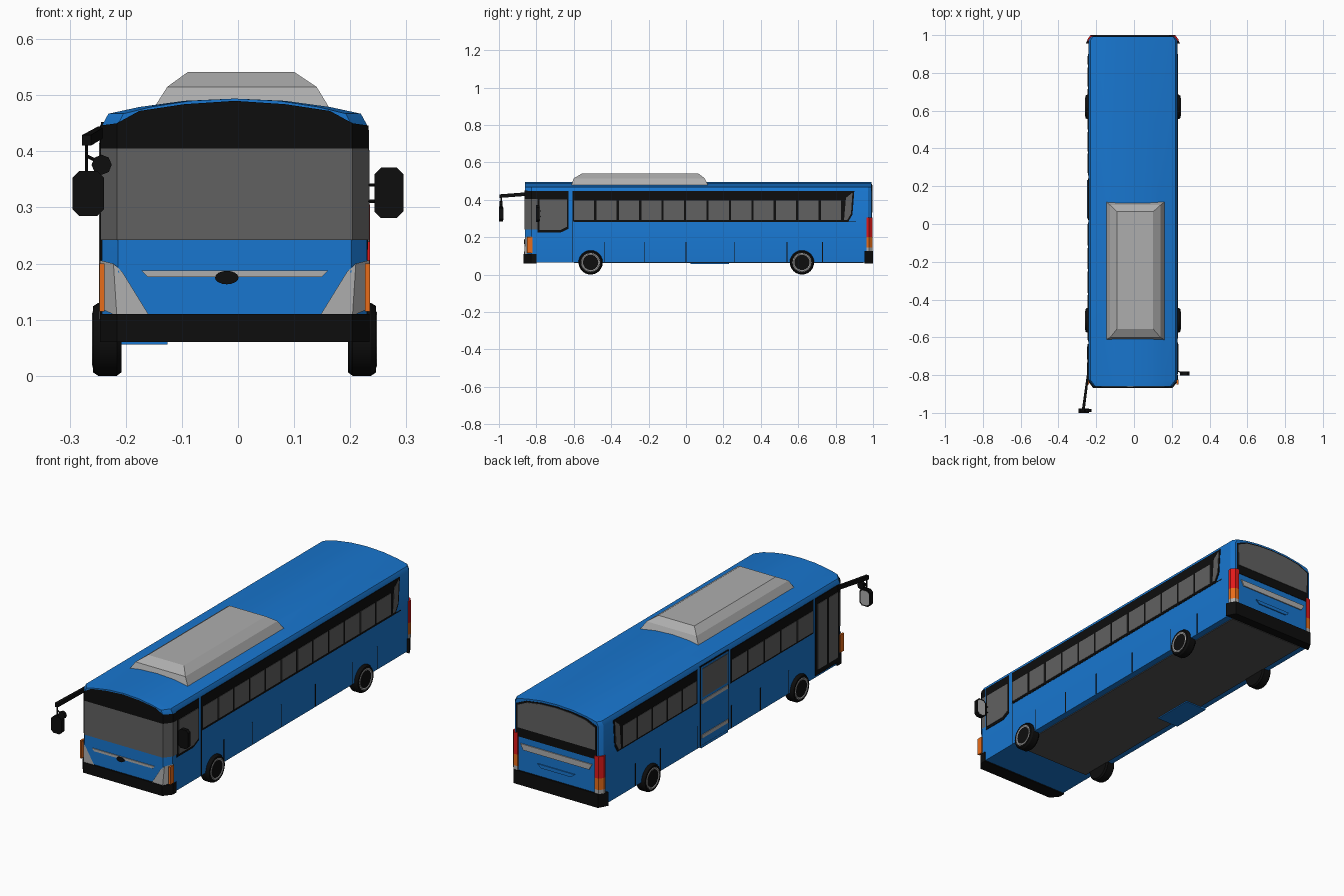
import bpy, bmesh, math
from mathutils import Vector

if "Cube" in bpy.data.objects:
    bpy.data.objects.remove(bpy.data.objects["Cube"])

CX = -0.006   # body centre line
HW = 0.236    # body half width


def mat(name, *rgb):
    m = bpy.data.materials.new(name)
    m.diffuse_color = (*rgb, 1)
    m.use_nodes = True
    m.node_tree.nodes["Principled BSDF"].inputs["Base Color"].default_value = m.diffuse_color
    return m


BLUE = mat("blue_paint", 0.009, 0.18, 0.62)
BLACK = mat("black_trim", 0.004, 0.004, 0.004)
GLASS = mat("dark_glass", 0.12, 0.12, 0.12)
SILVER = mat("silver", 0.42, 0.42, 0.42)
RED = mat("red_lamp", 0.75, 0.01, 0.01)
ORANGE = mat("orange_lamp", 0.8, 0.15, 0.01)
FLOOR = mat("underfloor_grey", 0.085, 0.085, 0.085)


def mesh(name, verts, faces, m, smooth=False, cx=CX):
    me = bpy.data.meshes.new(name)
    me.from_pydata([(v[0] + cx, v[1], v[2]) for v in verts], [], faces)
    bm = bmesh.new()
    bm.from_mesh(me)
    bmesh.ops.recalc_face_normals(bm, faces=bm.faces)
    bm.to_mesh(me)
    bm.free()
    ob = bpy.data.objects.new(name, me)
    bpy.context.collection.objects.link(ob)
    me.materials.append(m)
    if smooth:
        bpy.ops.object.select_all(action='DESELECT')
        bpy.context.view_layer.objects.active = ob
        ob.select_set(True)
        bpy.ops.object.shade_smooth_by_angle(angle=math.radians(30))
    return ob


def loft(name, rings, m, smooth=False, cx=CX, caps=True):
    n = len(rings[0])
    faces = [(k * n + i, k * n + (i + 1) % n, (k + 1) * n + (i + 1) % n, (k + 1) * n + i)
             for k in range(len(rings) - 1) for i in range(n)]
    if caps:
        faces += [tuple(range(n)), tuple(range((len(rings) - 1) * n, len(rings) * n))]
    return mesh(name, [v for r in rings for v in r], faces, m, smooth, cx)


def prism(name, pts, vec, m, cx=CX):
    return loft(name, [pts, [Vector(p) + Vector(vec) for p in pts]], m, cx=cx)


def box(name, x0, x1, y0, y1, z0, z1, m, cx=CX):
    return prism(name, [(x0, y0, z0), (x1, y0, z0), (x1, y1, z0), (x0, y1, z0)], (0, 0, z1 - z0), m, cx)


def side_panel(name, s, yz, lift, m):
    """Thin plate lying on the left (-1) or right (1) wall."""
    return prism(name, [(s * (HW - 0.004), y, z) for y, z in yz], (s * (0.004 + lift), 0, 0), m)


def rect(y0, y1, z0, z1):
    return [(y0, z0), (y1, z0), (y1, z1), (y0, z1)]


def rod(name, a, b, r, m, cx=0):
    a, b = Vector(a), Vector(b)
    q = (b - a).to_track_quat('Z', 'Y')
    ring = [q @ Vector((r * math.cos(t), r * math.sin(t), 0)) for t in [i * math.pi / 4 for i in range(8)]]
    return loft(name, [[p + v for v in ring] for p in (a, b)], m, cx=cx)


def wrap(name, path, z0, top, m):
    """Vertical skin following a plan path, with a fixed or varying top."""
    n = len(path)
    tops = top if isinstance(top, list) else [top] * n
    verts = [(x, y, z0) for x, y in path] + [(p[0], p[1], t) for p, t in zip(path, tops)]
    return mesh(name, verts, [(i, i + 1, n + i + 1, n + i) for i in range(n - 1)], m)


# Body shell: arched section lofted along the length, corners cut at both ends
half = [(HW, 0.065), (HW, 0.447), (0.225, 0.467), (0.17, 0.479), (0.09, 0.49)]
section = half + [(0, 0.494)] + [(-x, z) for x, z in reversed(half)]
loft("body_shell", [[(x * w / HW, y, z) for x, z in section]
                    for y, w in ((-0.86, 0.208), (-0.825, HW), (0.972, HW), (0.992, 0.222))], BLUE, True)
box("underfloor", -0.205, 0.205, -0.6, 0.95, 0.061, 0.066, FLOOR)

# Windscreen and black header wrapped around the front
rpath = [(0.09, -0.863), (0.17, -0.863), (0.21, -0.863), (0.239, -0.826), (0.239, -0.795)]
path = [(-x, y) for x, y in reversed(rpath)] + [(0, -0.863)] + rpath
rtop = [0.484, 0.472, 0.45, 0.446, 0.446]
wrap("windscreen", path, 0.242, 0.405, GLASS)
wrap("front_header", path, 0.405, rtop[::-1] + [0.49] + rtop, BLACK)

# Bumpers
prism("front_bumper", [(-0.24, -0.8, 0.06), (-0.24, -0.83, 0.06), (-0.21, -0.868, 0.06),
                       (0.21, -0.868, 0.06), (0.24, -0.83, 0.06), (0.24, -0.8, 0.06)], (0, 0, 0.05), BLACK)
prism("rear_bumper", [(-0.25, 0.955, 0.06), (-0.225, 1.0, 0.06), (0.225, 1.0, 0.06), (0.25, 0.955, 0.06)],
      (0, 0, 0.066), BLACK)

# Front trim
prism("front_trim_strip", [(x, -0.858, z) for x, z in
      ((-0.167, 0.188), (-0.155, 0.176), (0.155, 0.176), (0.167, 0.188))], (0, -0.006, 0), SILVER)
prism("front_oval_plate", [(-0.014 + 0.021 * math.cos(a), -0.858, 0.175 + 0.012 * math.sin(a))
      for a in [i * math.pi / 8 for i in range(16)]], (0, -0.009, 0), BLACK)

# Parts repeated on both sides: lamps and wheels
for s, side in ((-1, "left"), (1, "right")):
    mesh(side + "_headlight", [(s * x, y, z) for x, y, z in
         ((0.152, -0.865, 0.107), (0.21, -0.865, 0.107), (0.216, -0.859, 0.2),
          (0.2, -0.864, 0.185), (0.24, -0.826, 0.12), (0.24, -0.826, 0.206))],
         [(0, 1, 2, 3), (1, 4, 5, 2)], SILVER)
    side_panel(side + "_marker_lamp", s, rect(-0.85, -0.822, 0.115, 0.2), 0.005, ORANGE)
    for part, z0, z1, m in (("reverse", 0.126, 0.145, SILVER), ("indicator", 0.145, 0.2, ORANGE),
                            ("brake", 0.2, 0.305, RED)):
        prism(f"{side}_{part}_lamp", [(s * x, y, z0) for x, y in
              ((0.2, 0.965), (0.241, 0.965), (0.241, 0.978), (0.226, 0.997), (0.205, 0.997))],
              (0, 0, z1 - z0), m)
    for axle, yc in (("front", -0.51), ("rear", 0.62)):
        def rings(prof):
            return [[(s * x, yc + r * math.sin(a), 0.065 + r * math.cos(a))
                     for a in [i * math.pi / 12 for i in range(24)]] for r, x in prof]
        loft(f"{side}_{axle}_tyre", rings([(0.05, 0.202), (0.059, 0.202), (0.065, 0.21), (0.065, 0.243),
                                           (0.059, 0.252), (0.05, 0.252)]), BLACK, True)
        loft(f"{side}_{axle}_wheel_disc", rings([(0.05, 0.24), (0.05, 0.253), (0.046, 0.254), (0.036, 0.25)]),
             SILVER)


# Side windows: black band with a row of panes
def window_row(name, s, y0, y1, count, band):
    side_panel(name + "_band", s, band, 0.002, BLACK)
    step = (y1 - y0) / count
    for i in range(count):
        a = y0 + i * step
        side_panel(f"{name}_pane_{i + 1}", s, rect(a + 0.006, a + step - 0.006, 0.292, 0.395), 0.0035, GLASS)


def tail_band(y0):
    return [(y0, 0.284), (0.868, 0.284), (0.89, 0.32), (0.9, 0.446), (y0, 0.446)]


window_row("right_window", 1, -0.605, 0.835, 12, tail_band(-0.605))
window_row("left_rear_window", -1, 0.265, 0.835, 5, tail_band(0.26))
window_row("left_front_window", -1, -0.62, 0.005, 5, rect(-0.622, 0.008, 0.284, 0.446))
for s, side in ((-1, "left"), (1, "right")):
    side_panel(side + "_tail_pane", s, [(0.845, 0.292), (0.862, 0.292), (0.882, 0.325), (0.89, 0.438),
                                        (0.855, 0.41)], 0.0035, GLASS)
    for i, y in enumerate((-0.435, -0.22, 0, 0.26, 0.54, 0.73)):
        side_panel(f"{side}_panel_seam_{i + 1}", s, rect(y - 0.002, y + 0.002, 0.067, 0.175), 0.001, BLACK)
side_panel("right_waist_seam", 1, rect(-0.6, 0.91, 0.28, 0.284), 0.001, BLACK)
side_panel("right_cab_seam", 1, rect(-0.608, -0.604, 0.067, 0.446), 0.001, BLACK)

# Driver's window
side_panel("driver_window_frame", 1, [(-0.795, 0.225), (-0.67, 0.225), (-0.628, 0.245), (-0.628, 0.446),
                                      (-0.795, 0.446)], 0.002, BLACK)
side_panel("driver_window_pane", 1, [(-0.782, 0.238), (-0.672, 0.238), (-0.636, 0.256), (-0.636, 0.402),
                                     (-0.782, 0.402)], 0.0045, GLASS)

# Front door with two leaves
side_panel("front_door_frame", -1, rect(-0.815, -0.635, 0.075, 0.446), 0.004, BLACK)
for i, y in enumerate((-0.802, -0.717)):
    side_panel(f"front_door_pane_{i + 1}", -1, rect(y, y + 0.068, 0.1, 0.415), 0.006, GLASS)

# Middle door
side_panel("middle_door_frame", -1, rect(0.022, 0.24, 0.07, 0.452), 0.002, BLACK)
side_panel("middle_door_leaf", -1, rect(0.028, 0.234, 0.072, 0.448), 0.003, BLUE)
side_panel("middle_door_pane", -1, rect(0.036, 0.226, 0.3, 0.438), 0.005, GLASS)
for i, z in enumerate((0.27, 0.105)):
    side_panel(f"middle_door_bar_{i + 1}", -1, rect(0.03, 0.232, z, z + 0.017), 0.006, SILVER)
box("middle_door_step", -0.236, -0.12, 0.025, 0.23, 0.056, 0.067, BLUE)


# Rear window, trim strip and hatch handle
def rear_plate(name, xz, lift, m):
    prism(name, [(x, 0.988, z) for x, z in xz], (0, 0.004 + lift, 0), m)


arch = [(0.214, 0.446), (0.16, 0.47), (0.085, 0.481), (0, 0.485)]
arch += [(-x, z) for x, z in reversed(arch[:-1])]
rear_plate("rear_window_surround", [(-0.214, 0.288), (0.214, 0.288)] + arch, 0.002, BLACK)
rear_plate("rear_window", [(-0.206, 0.332), (0.206, 0.332)] + [(x * 0.965, z - 0.006) for x, z in arch], 0.004, GLASS)
rear_plate("rear_trim_strip", [(-0.19, 0.258), (-0.175, 0.23), (0.175, 0.23), (0.19, 0.258)], 0.005, SILVER)
rear_plate("rear_hatch_handle", [(-0.1, 0.185), (-0.08, 0.168), (0.08, 0.168), (0.1, 0.185)], 0.005, BLUE)

# Roof air conditioner: stacked rectangles tapering upward
loft("roof_air_conditioner", [[(x0, y0, z), (x1, y0, z), (x1, y1, z), (x0, y1, z)] for x0, x1, y0, y1, z in
     ((-0.152, 0.165, -0.615, 0.12, 0.474), (-0.126, 0.14, -0.6, 0.1, 0.515), (-0.09, 0.101, -0.555, 0.065, 0.541))],
     SILVER, cx=0)


# Mirrors
def mirror_shell(name, xc, zc, hx, hz, y0, y1):
    c = 0.012
    corners = ((-hx + c, -hz), (hx - c, -hz), (hx, -hz + c), (hx, hz - c),
               (hx - c, hz), (-hx + c, hz), (-hx, hz - c), (-hx, -hz + c))
    prism(name, [(xc + x, y0, zc + z) for x, z in corners], (0, y1 - y0, 0), BLACK, cx=0)
    prism(name + "_glass", [(xc + x * 0.82, y1 - 0.001, zc + z * 0.85) for x, z in corners],
          (0, 0.002, 0), SILVER, cx=0)


prism("left_mirror_arm", [(-0.238, -0.8, 0.425), (-0.25, -0.8, 0.425), (-0.278, -0.996, 0.41), (-0.262, -0.996, 0.41)],
      (0, 0, 0.019), BLACK, cx=0)
rod("left_mirror_stem", (-0.27, -0.988, 0.415), (-0.27, -0.988, 0.35), 0.003, BLACK)
mirror_shell("left_mirror", -0.267, 0.325, 0.028, 0.04, -1.0, -0.978)
rod("left_round_mirror", (-0.243, -0.996, 0.376), (-0.243, -0.98, 0.376), 0.018, BLACK)
rod("left_round_mirror_stem", (-0.27, -0.988, 0.392), (-0.243, -0.988, 0.378), 0.003, BLACK)
mirror_shell("right_mirror", 0.269, 0.326, 0.026, 0.045, -0.802, -0.782)
for i, z in enumerate((0.311, 0.34)):
    rod(f"right_mirror_arm_{i + 1}", (0.222, -0.775, z), (0.26, -0.79, z), 0.003, BLACK)
